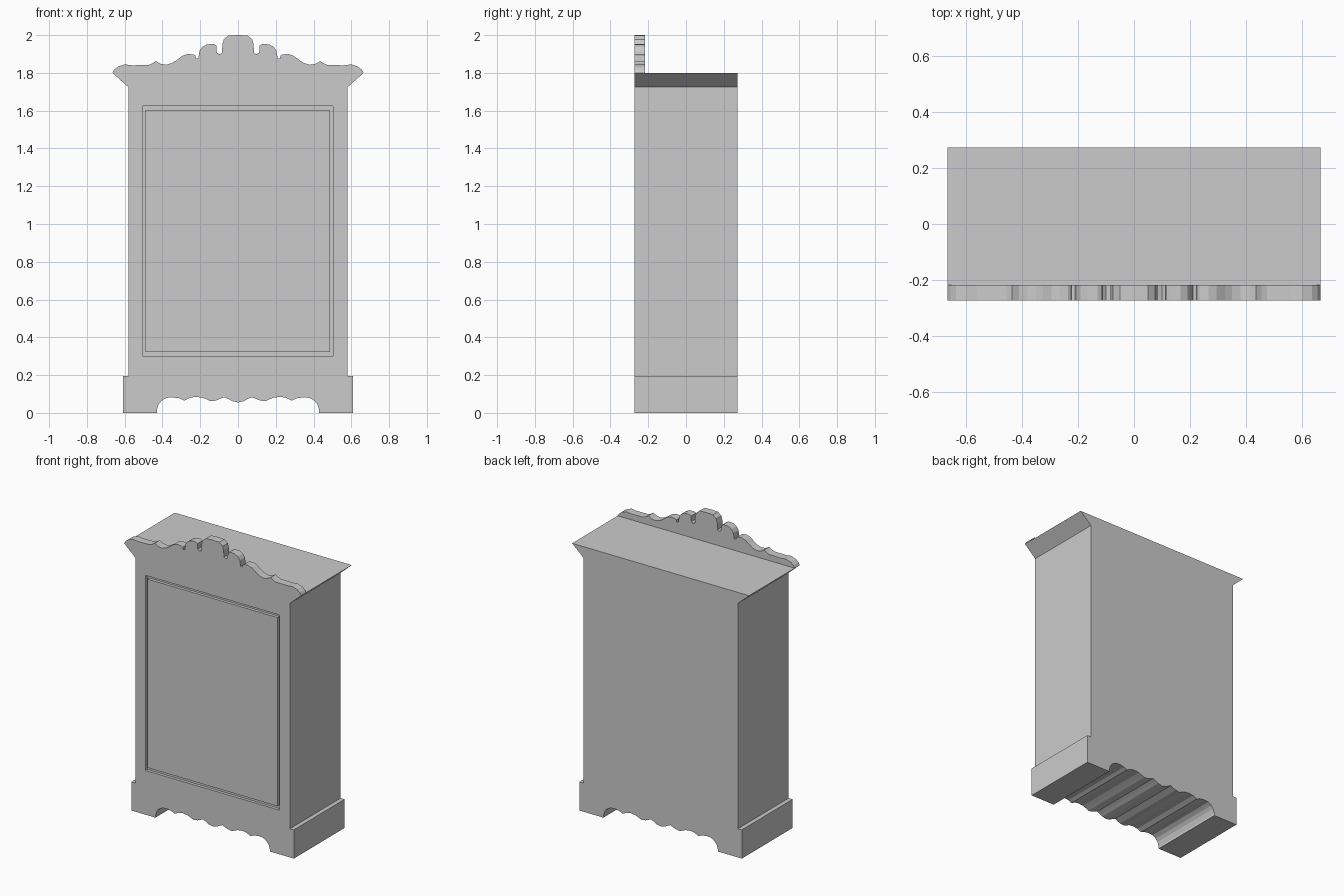
import bpy, bmesh

if "Cube" in bpy.data.objects:
    bpy.data.objects.remove(bpy.data.objects["Cube"])

FRONT, BACK = -0.272, 0.272


def extruded(name, points, faces, y0, y1):
    """Extrude flat faces drawn in the xz plane from y0 to y1."""
    bm = bmesh.new()
    verts = [bm.verts.new((x, y0, z)) for x, z in points]
    flat = [bm.faces.new([verts[i] for i in f]) for f in faces]
    new = bmesh.ops.extrude_face_region(bm, geom=flat, use_keep_orig=True)
    moved = [g for g in new["geom"] if isinstance(g, bmesh.types.BMVert)]
    bmesh.ops.translate(bm, verts=moved, vec=(0, y1 - y0, 0))
    bmesh.ops.recalc_face_normals(bm, faces=bm.faces)
    mesh = bpy.data.meshes.new(name)
    bm.to_mesh(mesh)
    bm.free()
    obj = bpy.data.objects.new(name, mesh)
    bpy.context.collection.objects.link(obj)
    return obj


def carve(target, cutter):
    """Subtract the cutter and delete it."""
    cutter.hide_render = True
    mod = target.modifiers.new("carve", 'BOOLEAN')
    mod.operation = 'DIFFERENCE'
    mod.solver = 'EXACT'
    mod.object = cutter
    bpy.context.view_layer.objects.active = target
    bpy.ops.object.modifier_apply(modifier=mod.name)
    bpy.data.objects.remove(cutter)


# Right half outline: scalloped apron, plinth, side, flared cornice, crest
apron = [(0, .055), (.03, .062), (.05, .073), (.072, .083), (.09, .076),
         (.115, .066), (.145, .062), (.165, .071), (.19, .081), (.225, .085),
         (.255, .08), (.285, .065), (.31, .077), (.35, .083), (.38, .079),
         (.405, .064), (.42, .045), (.43, .015), (.43, 0)]
side = [(.61, 0), (.61, .195), (.581, .195), (.581, 1.725), (.665, 1.80)]
crest = [(.655, 1.817), (.635, 1.833), (.60, 1.845), (.56, 1.84), (.475, 1.842),
         (.455, 1.849), (.435, 1.862), (.41, 1.848), (.38, 1.843), (.35, 1.852),
         (.325, 1.867), (.295, 1.89), (.265, 1.90), (.235, 1.897), (.225, 1.89),
         (.222, 1.875), (.21, 1.878), (.204, 1.915), (.19, 1.937), (.165, 1.951),
         (.13, 1.953), (.115, 1.945), (.112, 1.908), (.10, 1.899), (.084, 1.905),
         (.083, 1.95), (.075, 1.978), (.05, 1.998), (0, 2.0)]
right = apron + side + crest
outline = right + [(-x, z) for x, z in right[-2:0:-1]]
cabinet = extruded("cabinet", outline, [range(len(outline))], FRONT, BACK)

# Leave the crest as a thin board along the front edge
box = [(-1, 1.80), (1, 1.80), (1, 2.4), (-1, 2.4)]
carve(cabinet, extruded("crest_cutter", box, [range(4)], FRONT + .055, 0.5))

# Groove framing the front panel
frame = [(-.505, .30), (.502, .30), (.502, 1.625), (-.505, 1.625),
         (-.49, .323), (.487, .323), (.487, 1.604), (-.49, 1.604)]
ring = [(i, (i + 1) % 4, (i + 1) % 4 + 4, i + 4) for i in range(4)]
carve(cabinet, extruded("groove_cutter", frame, ring, FRONT - .1, FRONT + .02))
